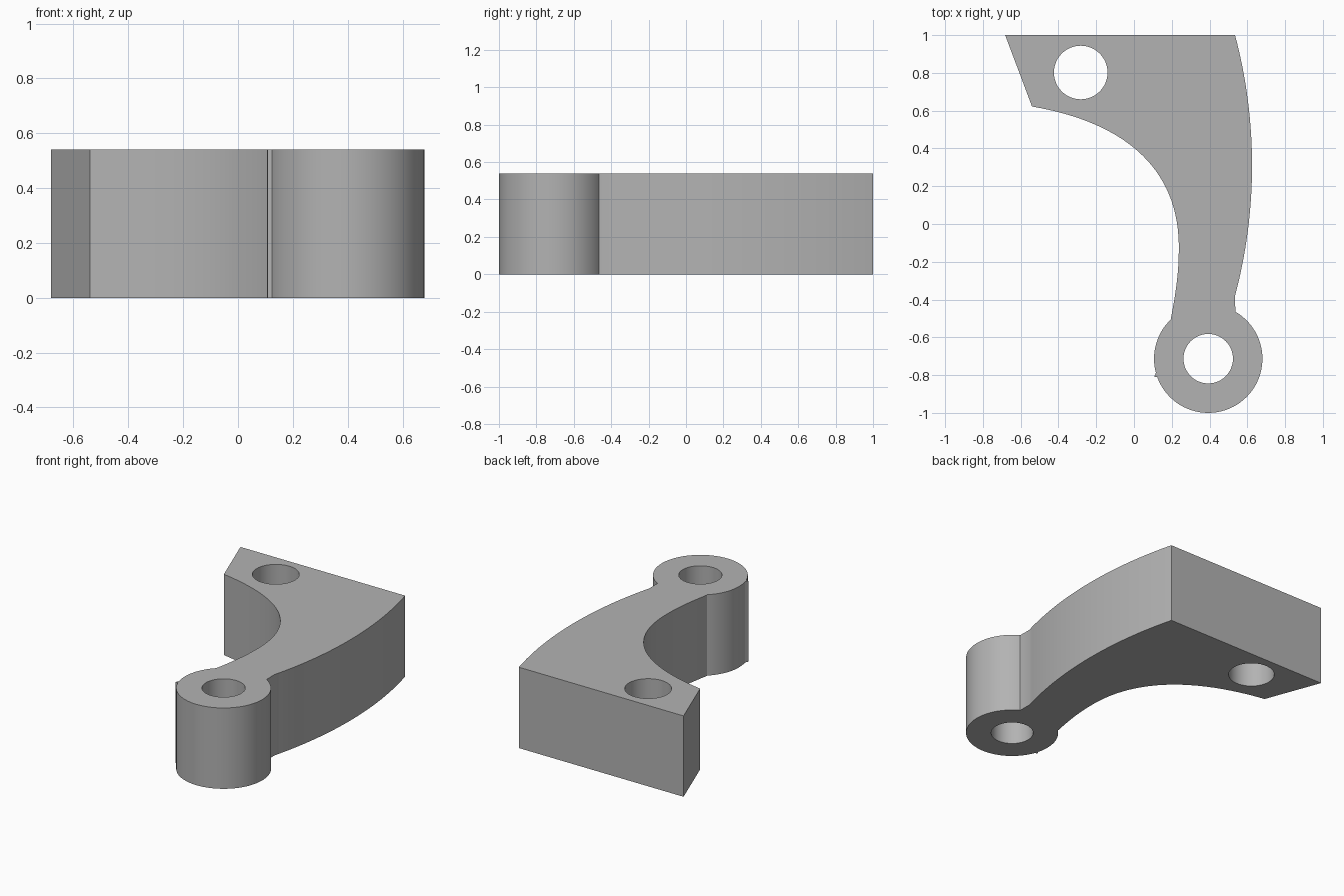
import bpy, bmesh, math
from mathutils import Vector
from mathutils.geometry import interpolate_bezier

if "Cube" in bpy.data.objects:
    bpy.data.objects.remove(bpy.data.objects["Cube"])

HEIGHT = 0.54
BOSS = (0.393, -0.713)
BOSS_R = 0.287


def arc(c, r, a0, a1, n):
    """Points on an arc, angles in degrees, both ends included."""
    angles = [math.radians(a0 + (a1 - a0) * i / n) for i in range(n + 1)]
    return [(c[0] + r * math.cos(a), c[1] + r * math.sin(a)) for a in angles]


def bezier(p0, p1, p2, p3, n):
    pts = interpolate_bezier(*[Vector((*p, 0)) for p in (p0, p1, p2, p3)], n)
    return [(p.x, p.y) for p in pts]


# Outer edge: straight back, shallow outer arc, short neck
half, sag = 0.69, 0.09
R = (half * half + sag * sag) / (2 * sag)
swing = math.degrees(math.asin(half / R))
outline = [(-0.682, 1.0)]
outline += arc((0.625 - R, 0.31), R, swing, -swing, 32)

# Round boss with a tiny spur on its left side
outline += arc(BOSS, BOSS_R, 60, -160, 52)
outline += [(0.107, -0.81)]
outline += arc(BOSS, BOSS_R, -165, -227, 14)

# Inner hooked edge back to the slanted end
outline += bezier((0.195, -0.5), (0.215, -0.4), (0.237, -0.27), (0.237, -0.15), 12)
outline += bezier((0.237, -0.15), (0.25, 0.3), (-0.06, 0.54), (-0.54, 0.622), 32)[1:]

# Bolt holes
holes = [arc(BOSS, 0.131, 0, 352.5, 47), arc((-0.282, 0.802), 0.142, 0, 352.5, 47)]

# Fill the profile around the holes and extrude it
bm = bmesh.new()
edges = []
for loop in [outline] + holes:
    vs = [bm.verts.new((x, y, 0)) for x, y in loop]
    edges += [bm.edges.new((vs[i - 1], vs[i])) for i in range(len(vs))]
bmesh.ops.triangle_fill(bm, edges=edges, use_beauty=True, normal=(0, 0, 1))
top = bmesh.ops.extrude_face_region(bm, geom=bm.faces[:], use_keep_orig=True)
bmesh.ops.translate(bm, vec=(0, 0, HEIGHT),
                    verts=[g for g in top["geom"] if isinstance(g, bmesh.types.BMVert)])
bmesh.ops.recalc_face_normals(bm, faces=bm.faces[:])
mesh = bpy.data.meshes.new("curved_bracket")
bm.to_mesh(mesh)
bm.free()

grey = bpy.data.materials.new("plain_grey")
grey.diffuse_color = (0.45, 0.45, 0.45, 1)
grey.use_nodes = True
grey.node_tree.nodes["Principled BSDF"].inputs["Base Color"].default_value = grey.diffuse_color
mesh.materials.append(grey)

bracket = bpy.data.objects.new("curved_bracket", mesh)
bpy.context.collection.objects.link(bracket)
bpy.context.view_layer.objects.active = bracket
bracket.select_set(True)
bpy.ops.object.shade_smooth_by_angle(angle=math.radians(25))
